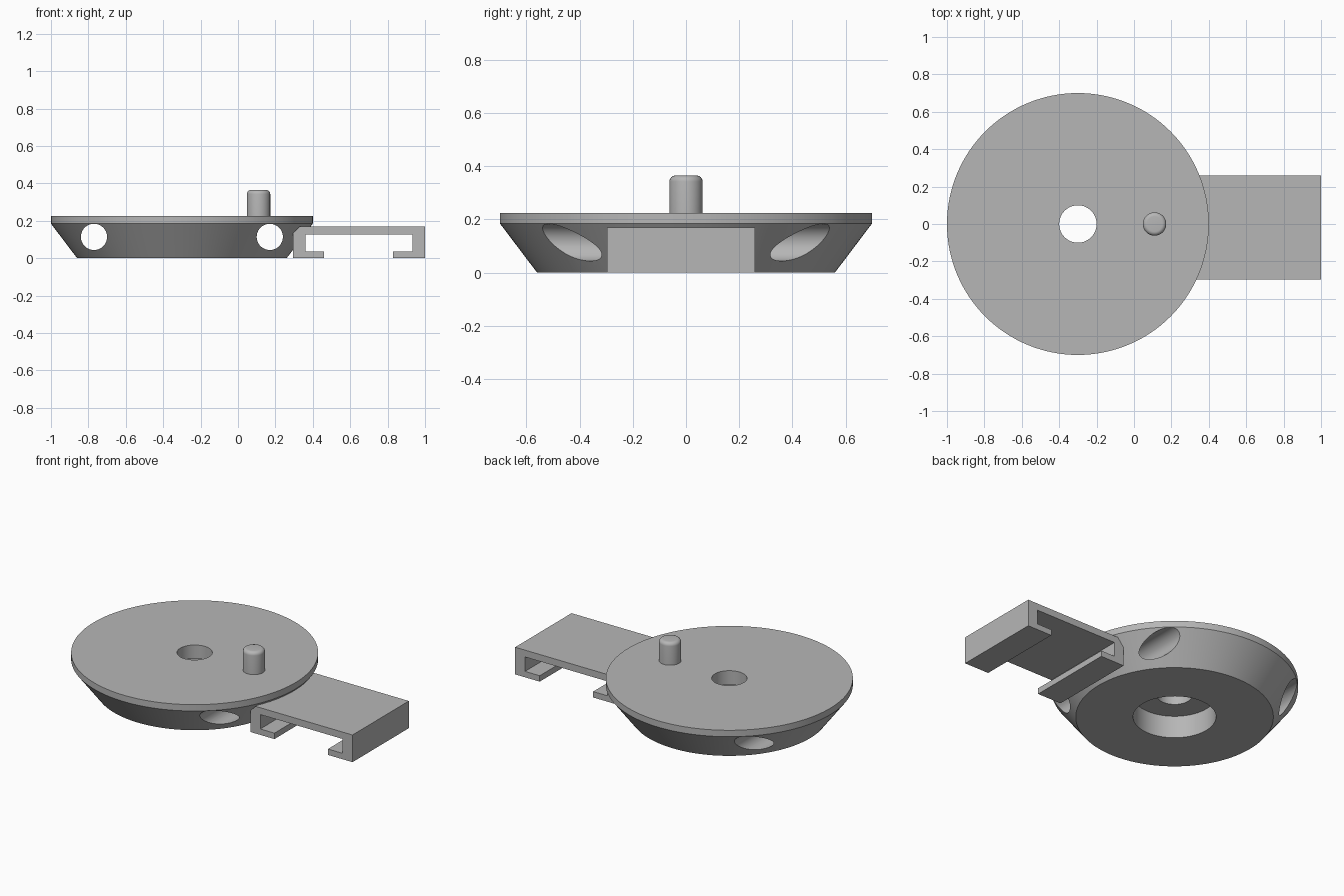
import bpy
import bmesh
from math import cos, sin, pi, radians

cube = bpy.data.objects.get("Cube")
if cube:
    bpy.data.objects.remove(cube, do_unlink=True)

GREY = (0.47, 0.47, 0.47, 1)
grey = bpy.data.materials.new("plain grey")
grey.use_nodes = True
grey.diffuse_color = GREY
grey.node_tree.nodes["Principled BSDF"].inputs["Base Color"].default_value = GREY


def make_object(name, bm):
    bmesh.ops.remove_doubles(bm, verts=bm.verts, dist=1e-5)
    bmesh.ops.recalc_face_normals(bm, faces=bm.faces)
    mesh = bpy.data.meshes.new(name)
    bm.to_mesh(mesh)
    bm.free()
    mesh.materials.append(grey)
    obj = bpy.data.objects.new(name, mesh)
    bpy.context.collection.objects.link(obj)
    return obj


def activate(obj):
    bpy.ops.object.select_all(action='DESELECT')
    obj.select_set(True)
    bpy.context.view_layer.objects.active = obj


def smooth(obj):
    activate(obj)
    bpy.ops.object.shade_smooth_by_angle(angle=radians(25))


def lathe(name, profile, x, steps=96, closed=False):
    """Turn an (r, z) profile about a vertical axis at x."""
    bm = bmesh.new()
    verts = [bm.verts.new((r, 0, z)) for r, z in profile]
    pairs = list(zip(verts, verts[1:]))
    if closed:
        pairs.append((verts[-1], verts[0]))
    edges = [bm.edges.new(p) for p in pairs]
    bmesh.ops.spin(bm, geom=verts + edges, cent=(0, 0, 0), axis=(0, 0, 1),
                   angle=2 * pi, steps=steps, use_merge=True)
    obj = make_object(name, bm)
    obj.location.x = x
    return obj


# Turntable disc: straight rim, tapered body, through hole and counterbore
DISC_X = -0.30
disc = lathe("disc_base", [(0.10, 0.225), (0.70, 0.225), (0.70, 0.185), (0.56, 0),
                           (0.235, 0), (0.235, 0.14), (0.10, 0.14)],
             DISC_X, steps=128, closed=True)

# Two cross bores running front to back through the tapered body
for side in (-1, 1):
    bpy.ops.mesh.primitive_cylinder_add(
        vertices=64, radius=0.07, depth=2,
        location=(DISC_X + side * 0.47, 0, 0.114), rotation=(pi / 2, 0, 0))
    cutter = bpy.context.object
    cutter.name = "bore_cutter"
    cutter.hide_render = True
    cut = disc.modifiers.new("cross_bore", 'BOOLEAN')
    cut.operation = 'DIFFERENCE'
    cut.solver = 'EXACT'
    cut.object = cutter
    activate(disc)
    bpy.ops.object.modifier_apply(modifier=cut.name)
    bpy.data.objects.remove(cutter, do_unlink=True)
smooth(disc)

# Crank pin with a rounded top edge
R, TOP, FILLET = 0.0625, 0.365, 0.022
arc = [(R - FILLET + FILLET * cos(a), TOP - FILLET + FILLET * sin(a))
       for a in (i * pi / 12 for i in range(7))]
pin = lathe("crank_pin", [(0, 0.22), (R, 0.22)] + arc + [(0, TOP)], 0.11, steps=48)
smooth(pin)

# Side clip: C-shaped channel extruded front to back
profile = [(0.295, 0), (0.46, 0), (0.46, 0.037), (0.362, 0.037), (0.362, 0.127),
           (0.932, 0.127), (0.932, 0.037), (0.83, 0.037), (0.83, 0), (1, 0),
           (1, 0.17), (0.33, 0.17), (0.295, 0.135)]
FRONT, BACK = -0.297, 0.26
bm = bmesh.new()
face = bm.faces.new([bm.verts.new((x, FRONT, z)) for x, z in profile])
extruded = bmesh.ops.extrude_face_region(bm, geom=[face], use_keep_orig=True)
for v in extruded["geom"]:
    if isinstance(v, bmesh.types.BMVert):
        v.co.y = BACK
make_object("side_clip", bm)
